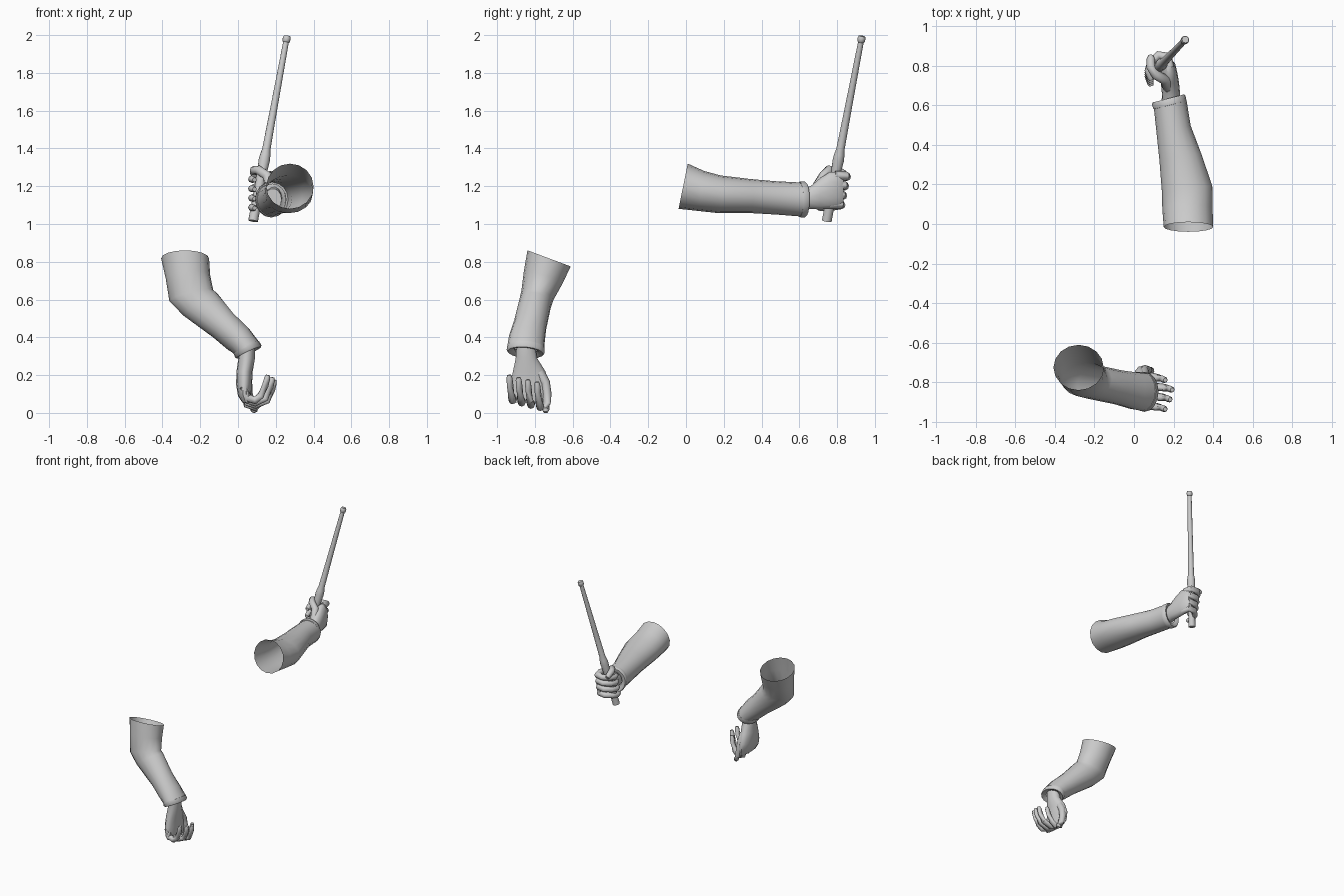
import bpy, bmesh, math
from mathutils import Vector

if "Cube" in bpy.data.objects:
    bpy.data.objects.remove(bpy.data.objects["Cube"])

grey = bpy.data.materials.new("light grey")
grey.diffuse_color = (0.6, 0.6, 0.6, 1)
grey.use_nodes = True
grey.node_tree.nodes["Principled BSDF"].inputs["Base Color"].default_value = grey.diffuse_color


def loft(name, rings, sides=14, start=True, end=True):
    """Skin elliptical rings: (centre, normal, side direction, side radius, other radius)."""
    bm = bmesh.new()
    loops = []
    for c, n, s, a, b in rings:
        c, n, s = Vector(c), Vector(n).normalized(), Vector(s)
        s = (s - n * s.dot(n)).normalized()
        t = n.cross(s)
        loops.append([bm.verts.new(c + s * a * math.cos(k * math.tau / sides)
                                   + t * b * math.sin(k * math.tau / sides)) for k in range(sides)])
    for p, q in zip(loops, loops[1:]):
        for k in range(sides):
            j = (k + 1) % sides
            bm.faces.new((p[k], p[j], q[j], q[k]))
    if start:
        bm.faces.new(loops[0][::-1])
    if end:
        bm.faces.new(loops[-1])
    me = bpy.data.meshes.new(name)
    bm.to_mesh(me)
    bm.free()
    ob = bpy.data.objects.new(name, me)
    bpy.context.collection.objects.link(ob)
    me.materials.append(grey)
    bpy.ops.object.select_all(action='DESELECT')
    ob.select_set(True)
    bpy.context.view_layer.objects.active = ob
    bpy.ops.object.shade_smooth_by_angle(angle=math.radians(50))
    return ob


def digit(name, pts, r):
    """Finger: tapered tube along points with a rounded tip."""
    pts = [Vector(p) for p in pts]
    d = (pts[-1] - pts[-2]).normalized()
    pts.append(pts[-1] + d * r * 0.6)
    rings = []
    for i, p in enumerate(pts):
        n = pts[min(i + 1, len(pts) - 1)] - pts[max(i - 1, 0)]
        side = (0, 0, 1) if abs(n.normalized().z) < 0.9 else (0, 1, 0)
        k = 0.45 if i == len(pts) - 1 else 1 - 0.07 * i
        rings.append((p, n, side, r * k, r * k))
    loft(name, rings, 8)


def cuff(name, c, n, side, a, b, depth):
    """Rolled band that turns inward to the wrist."""
    c, n = Vector(c), Vector(n).normalized()
    prof = [(-1, 0.86), (-0.9, 1), (0.6, 1.02), (1, 0.95), (0.9, 0.8), (0.2, 0.6)]
    loft(name, [(c + n * depth * o, n, side, a * k, b * k) for o, k in prof], 16, False, False)


X, Y = (1, 0, 0), (0, 1, 0)

# Raised arm: sleeve, cuff, palm
loft("raised_sleeve", [
    ((.275, -.015, 1.2), (0, .98, -.2), X, .125, .122),
    ((.27, .08, 1.175), (0, .98, -.15), X, .127, .107),
    ((.268, .18, 1.157), (-.1, 1, -.03), X, .128, .1),
    ((.234, .34, 1.148), (-.15, 1, -.03), X, .107, .09),
    ((.2, .48, 1.138), (-.2, 1, 0), X, .088, .088),
    ((.183, .605, 1.13), (-.25, .97, 0), X, .085, .09)], 16, False, False)
cuff("raised_cuff", (.178, .617, 1.13), (-.25, .97, 0), X, .086, .094, .018)
loft("raised_palm", [
    ((.185, .59, 1.13), Y, X, .046, .058),
    ((.187, .66, 1.14), Y, X, .046, .062),
    ((.182, .71, 1.16), Y, X, .046, .085),
    ((.178, .76, 1.178), Y, X, .042, .1),
    ((.174, .81, 1.182), Y, X, .034, .095),
    ((.17, .835, 1.182), Y, X, .018, .08)])
for i in range(4):
    z, o = 1.255 - .05 * i, -.01 * i
    digit(f"raised_finger_{i + 1}", [
        (.178, .79 + o, z), (.168, .848 + o, z), (.125, .853 + o, z - .004),
        (.086, .815 + o, z - .012), (.072, .775 + o, z - .018), (.083, .742 + o, z - .02)], .026)
digit("raised_thumb", [(.175, .69, 1.19), (.155, .73, 1.255), (.11, .755, 1.285),
                       (.085, .795, 1.285), (.085, .835, 1.265)], .029)

# Slim rod held in the raised hand
p0, p1 = Vector((.08, .745, 1.016)), Vector((.26, .932, 1.995))
loft("rod", [(p0.lerp(p1, t), p1 - p0, X, r, r) for t, r in [
    (0, .026), (.12, .025), (.28, .027), (.33, .03), (.36, .027), (.385, .022),
    (.6, .019), (.966, .015), (.97, .02), (.99, .021), (1, .017)]], 12)

# Lowered arm: sleeve, cuff, palm
loft("lowered_sleeve", [
    ((-.28, -.725, .818), (0, -.35, -.94), X, .127, .122),
    ((-.265, -.755, .72), (.08, -.3, -.95), X, .118, .108),
    ((-.247, -.787, .62), (.25, -.25, -.95), X, .12, .088),
    ((-.2, -.8, .575), (.55, -.2, -.75), X, .108, .086),
    ((-.08, -.825, .465), (.74, -.2, -.65), X, .084, .088),
    ((0, -.842, .392), (.7, -.15, -.7), X, .08, .096),
    ((.045, -.848, .345), (.45, -.05, -.9), X, .073, .099)], 16, False, False)
cuff("lowered_cuff", (.05, -.848, .335), (.42, -.08, -.9), X, .075, .099, .018)
D = (0, 0, -1)
loft("lowered_palm", [
    ((.05, -.848, .36), D, X, .04, .05),
    ((.046, -.845, .29), D, X, .044, .058),
    ((.035, -.83, .22), D, X, .043, .088),
    ((.032, -.826, .15), D, X, .042, .108),
    ((.036, -.828, .09), D, X, .036, .11),
    ((.045, -.828, .055), D, X, .022, .1)])
reach = [.165, .2, .19, .165]
for i in range(4):
    y, x, z = -.772 - .049 * i, reach[i], .012 * i
    digit(f"lowered_finger_{i + 1}", [
        (.03, y + .01, .1 + z), (.05, y, .045 + z), (.09, y, .03 + z),
        (x - .045, y - .006, .055 + z), (x - .02, y - .012, .11 + z),
        (x - .01, y - .016, .15 + z)], .024)
digit("lowered_thumb", [(.045, -.775, .215), (.05, -.745, .16), (.055, -.735, .1),
                        (.07, -.738, .05), (.085, -.742, .018)], .027)
